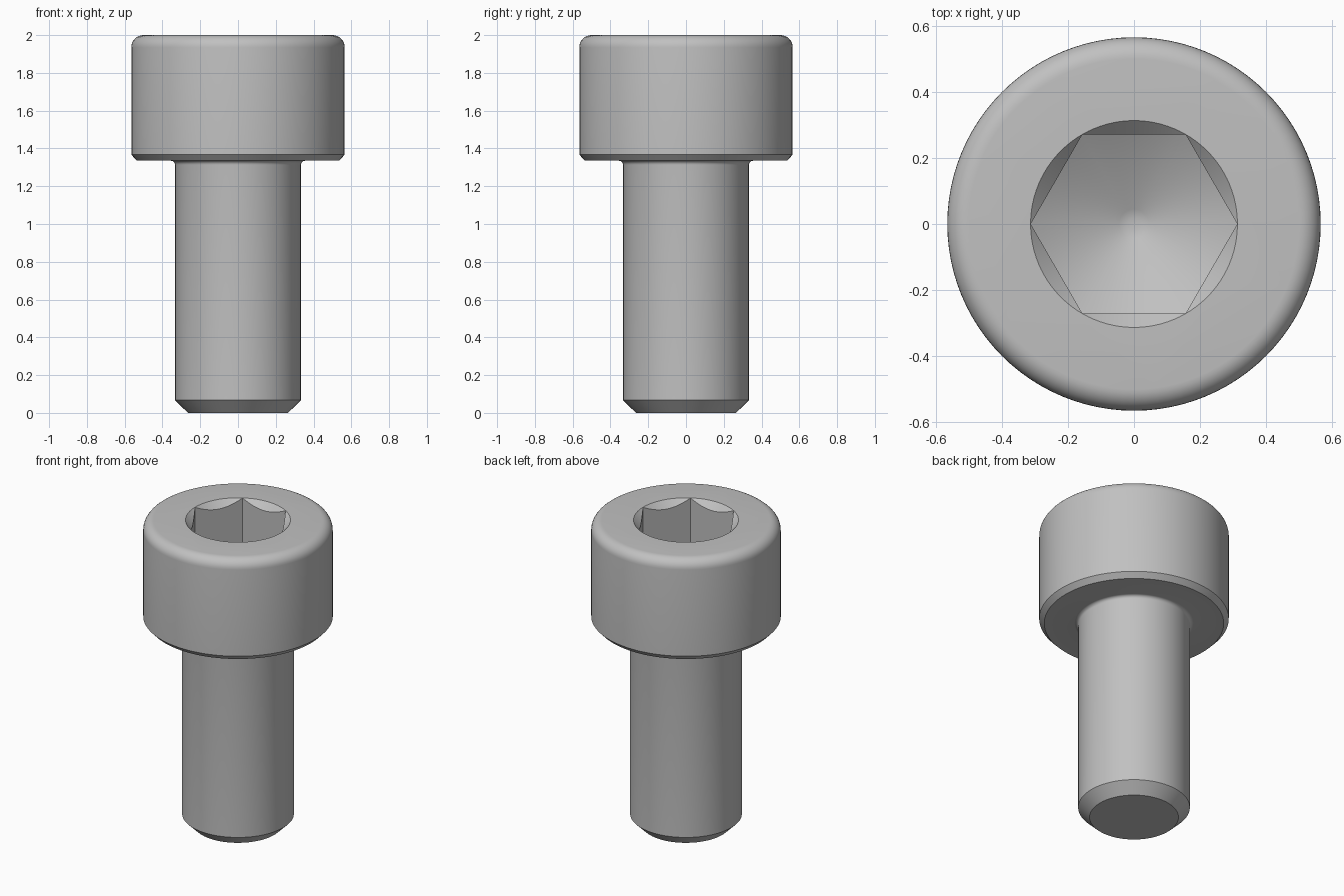
import bpy, bmesh, math

old = bpy.data.objects.get("Cube")
if old:
    bpy.data.objects.remove(old, do_unlink=True)

STEPS = 96
HEAD_R, SHANK_R, HEX_R = 0.565, 0.333, 0.313
TOP, UNDER = 2.0, 1.335

steel = bpy.data.materials.new("grey steel")
steel.use_nodes = True
colour = (0.53, 0.53, 0.53, 1)
steel.diffuse_color = colour
steel.node_tree.nodes["Principled BSDF"].inputs["Base Color"].default_value = colour


def arc(cx, cz, r, start, end, n=8):
    """Points (radius, height) along a rounded corner."""
    angles = [math.radians(start + (end - start) * i / n) for i in range(n + 1)]
    return [(cx + r * math.cos(a), cz + r * math.sin(a)) for a in angles]


def revolve(name, profile, steps=STEPS):
    """Solid of revolution with flat end caps."""
    bm = bmesh.new()
    verts = [bm.verts.new((r, 0, z)) for r, z in profile]
    edges = [bm.edges.new(pair) for pair in zip(verts, verts[1:])]
    bmesh.ops.spin(bm, geom=verts + edges, axis=(0, 0, 1), cent=(0, 0, 0),
                   angle=math.tau, steps=steps)
    bmesh.ops.remove_doubles(bm, verts=bm.verts, dist=1e-5)
    bmesh.ops.holes_fill(bm, edges=[e for e in bm.edges if e.is_boundary], sides=0)
    bmesh.ops.recalc_face_normals(bm, faces=bm.faces)
    mesh = bpy.data.meshes.new(name)
    bm.to_mesh(mesh)
    bm.free()
    mesh.materials.append(steel)
    obj = bpy.data.objects.new(name, mesh)
    bpy.context.collection.objects.link(obj)
    return obj


def boolean(target, tool, operation):
    mod = target.modifiers.new(operation.title(), "BOOLEAN")
    mod.operation, mod.object, mod.solver = operation, tool, "EXACT"
    bpy.context.view_layer.objects.active = target
    bpy.ops.object.modifier_apply(modifier=mod.name)
    bpy.data.objects.remove(tool, do_unlink=True)


# Body: chamfered tip, shank, fillet under the head, rounded head rim
fillet, rim = 0.022, 0.065
profile = [(0.265, 0), (SHANK_R, 0.067)]
profile += arc(SHANK_R + fillet, UNDER - fillet, fillet, 180, 90, 6)
profile += [(HEAD_R - 0.03, UNDER), (HEAD_R, UNDER + 0.032)]
profile += arc(HEAD_R - rim, TOP - rim, rim, 0, 90)
screw = revolve("socket_head_screw", profile)

# Hexagonal socket with a drilled conical floor
floor = TOP - 0.333
slope = math.tan(math.radians(30))
drill = revolve("drill_cutter", [
    (0.018, floor - (HEX_R - 0.035) * slope),
    (0.045, floor - (HEX_R - 0.045) * slope),
    (HEX_R + 0.02, floor + 0.02 * slope),
    (HEX_R + 0.02, TOP + 0.2)])
socket = revolve("hex_cutter", [(HEX_R - 0.0005, 1.2), (HEX_R - 0.0005, TOP + 0.1)], 6)
boolean(socket, drill, "INTERSECT")
boolean(screw, socket, "DIFFERENCE")

# Countersunk mouth of the socket
mouth = revolve("mouth_cutter", [(HEX_R - 0.1, TOP - 0.1), (HEX_R + 0.05, TOP + 0.05)])
boolean(screw, mouth, "DIFFERENCE")

# Smooth shading with crisp edges
bpy.ops.object.select_all(action="DESELECT")
screw.select_set(True)
bpy.context.view_layer.objects.active = screw
bpy.ops.object.shade_smooth_by_angle(angle=math.radians(28))
